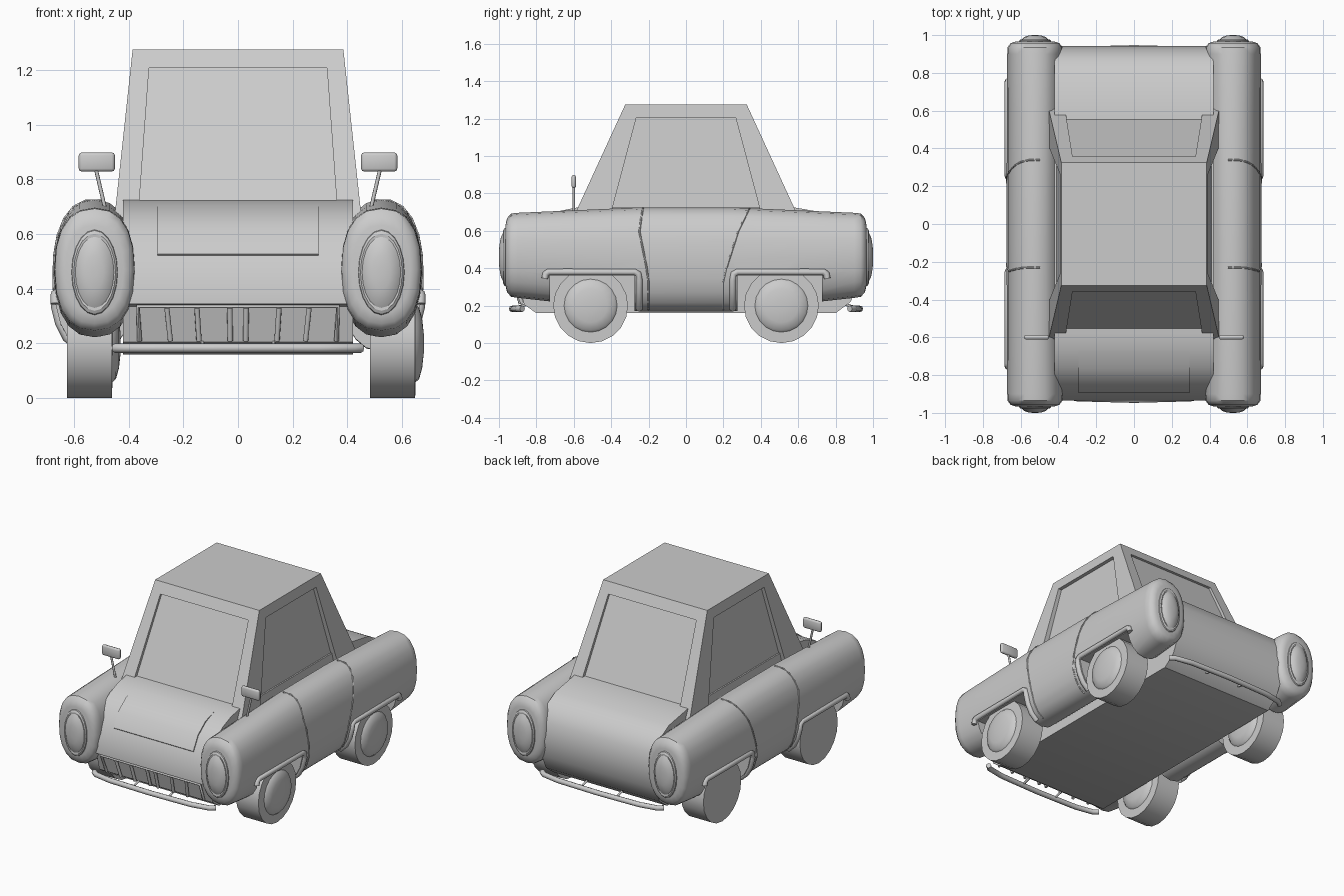
import bpy, bmesh
from math import sin, cos, pi, radians
from mathutils import Vector

if "Cube" in bpy.data.objects:
    bpy.data.objects.remove(bpy.data.objects["Cube"])


def finish(name, bm, smooth=True, angle=35):
    bmesh.ops.recalc_face_normals(bm, faces=bm.faces)
    me = bpy.data.meshes.new(name)
    bm.to_mesh(me)
    bm.free()
    ob = bpy.data.objects.new(name, me)
    bpy.context.collection.objects.link(ob)
    if smooth:
        select(ob)
        bpy.ops.object.shade_smooth_by_angle(angle=radians(angle))
    return ob


def select(ob):
    bpy.ops.object.select_all(action='DESELECT')
    ob.select_set(True)
    bpy.context.view_layer.objects.active = ob


def loft(name, rings, angle=35):
    bm = bmesh.new()
    rows = [[bm.verts.new(p) for p in r] for r in rings]
    n = len(rows[0])
    for a, b in zip(rows, rows[1:]):
        for i in range(n):
            bm.faces.new((a[i], a[(i + 1) % n], b[(i + 1) % n], b[i]))
    bm.faces.new(rows[0])
    bm.faces.new(rows[-1])
    return finish(name, bm, True, angle)


def tube(name, pts, r, res=2):
    cu = bpy.data.curves.new(name, 'CURVE')
    cu.dimensions = '3D'
    cu.bevel_depth, cu.bevel_resolution, cu.use_fill_caps = r, res, True
    sp = cu.splines.new('POLY')
    sp.points.add(len(pts) - 1)
    for p, q in zip(sp.points, pts):
        p.co = (*q, 1)
    ob = bpy.data.objects.new(name, cu)
    bpy.context.collection.objects.link(ob)
    select(ob)
    bpy.ops.object.convert(target='MESH')
    bpy.ops.object.shade_smooth_by_angle(angle=radians(50))
    return ob


def box(name, lo, hi, bevel=0):
    bm = bmesh.new()
    bmesh.ops.create_cube(bm, size=1)
    for v in bm.verts:
        v.co = [l + (c + 0.5) * (h - l) for c, l, h in zip(v.co, lo, hi)]
    if bevel:
        bmesh.ops.bevel(bm, geom=bm.edges[:], offset=bevel, segments=2, affect='EDGES', profile=0.5)
    return finish(name, bm, bool(bevel), 50)


# Central body: side profile (y, z) extruded across x
HOOD = [(-.58, .725), (-.67, .708), (-.76, .672), (-.84, .61), (-.89, .52), (-.93, .43), (-.935, .345)]
TAIL = [(.80, .16), (.88, .22), (.925, .32), (.943, .43), (.925, .55), (.87, .64), (.78, .69), (.58, .725)]
profile = HOOD + [(-.90, .335), (-.865, .205), (-.80, .16)] + TAIL
loft("body", [[(x, y, z) for y, z in profile] for x in (-.42, .42)])

# Raised hood panel
front, back = [], []
for (y, z), o in zip(HOOD[1:5], (0, .008, .008, .008)):
    front.append((y - o * .6, z + o * .8))
    back.append((y + .02, z - .02))
loft("hood_panel", [[(x, y, z) for y, z in front + back[::-1]] for x in (-.295, .295)])

# Cabin with recessed windows on four sides
bm = bmesh.new()


def cab(z):
    t = (z - .72) / .555
    return .445 - .06 * t, .58 - .255 * t


def cabin_quad(*pts):
    bm.faces.new([bm.verts.new(p) for p in pts])


zb, zt, zw = .66, 1.275, 1.207
(hx0, hy0), (hx1, hy1), (hxw, hyw) = cab(zb), cab(zt), cab(zw)
cabin_quad((-hx1, -hy1, zt), (hx1, -hy1, zt), (hx1, hy1, zt), (-hx1, hy1, zt))
for side in range(4):
    ends = side % 2 == 0
    s = 1 if side < 2 else -1

    def P(u, d, z):
        return (u * s, d * s, z) if ends else (d * s, -u * s, z)

    if ends:
        wb, db, wt, dt, ib, it, dw, dep = hx0, hy0, hx1, hy1, .365, .325, hyw, .025
    else:
        wb, db, wt, dt, ib, it, dw, dep = hy0, hx0, hy1, hx1, .41, .265, hxw, .035
    A, B, C, D = P(-wb, db, zb), P(wb, db, zb), P(wt, dt, zt), P(-wt, dt, zt)
    a, b, c, d = P(-ib, db, zb), P(ib, db, zb), P(it, dw, zw), P(-it, dw, zw)
    e, f = P(-ib, db - dep, zb), P(ib, db - dep, zb)
    g, h = P(it, dw - dep * .7, zw), P(-it, dw - dep * .7, zw)
    for q in ((A, a, d, D), (b, B, C, c), (d, c, C, D), (a, e, h, d), (f, b, c, g), (h, g, c, d), (e, f, g, h)):
        cabin_quad(*q)
bmesh.ops.remove_doubles(bm, verts=bm.verts, dist=1e-4)
finish("cabin", bm, False)


# Long side pods: superellipse section swept along y
def pod_point(s, y, a, grow=0.0):
    t = min(max((abs(y) - .25) / .68, 0), 1)
    rx, rz, cz = .15 - .003 * t + grow, .2775 - .0525 * t + grow, .4475 + .0225 * t
    c, n = cos(a), sin(a)
    k = 2 / 2.35
    return (s * (.524 + rx * abs(c) ** k * (1 if c > 0 else -1)), y, cz + rz * abs(n) ** k * (1 if n > 0 else -1))


def pod_ring(s, y, f=1.0):
    pts = [pod_point(s, y, 2 * pi * i / 20) for i in range(20)]
    return [(s * .524 + (x - s * .524) * f, y, .47 + (z - .47) * f if f < 1 else z) for x, y, z in pts]


ENDS = [(-.965, .72), (-.957, .88), (-.935, .99), (-.9, 1), (-.6, 1), (-.25, 1)]
STATIONS = ENDS + [(-y, f) for y, f in ENDS[::-1]]
for s, tag in ((1, "right"), (-1, "left")):
    pod = loft("side_pod_" + tag, [pod_ring(s, y, f) for y, f in STATIONS], 40)
    for e, end in ((-1, "front"), (1, "rear")):
        # wheel well cut
        xs, ys = sorted((s * .40, s * .80)), sorted((e * .275, e * .727))
        cutter = box("well_cutter", (xs[0], ys[0], -.1), (xs[1], ys[1], .36))
        cutter.hide_render = True
        m = pod.modifiers.new("well", 'BOOLEAN')
        m.operation, m.solver, m.object = 'DIFFERENCE', 'EXACT', cutter
        select(pod)
        bpy.ops.object.modifier_apply(modifier="well")
        bpy.data.objects.remove(cutter)

        # trim over the wheel well
        arch = [pod_point(s, e * .25, -a) for a in (1.25, .9, .6, .35)]
        arch += [(s * .667, e * y, z) for y, z in ((.255, .37), (.275, .38), (.735, .38), (.75, .37), (.755, .345))]
        tube(f"wheel_trim_{end}_{tag}", arch, .018)

        # door seam
        top, mid = (-.23, -.25) if e < 0 else (.34, .28)
        seam = []
        for i in range(11):
            a = 1.7 - i * .3
            z = pod_point(s, 0, a)[2]
            y = e * .2 + (mid - e * .2) * min(max((z - .35) / .25, 0), 1)
            if z > .6:
                y += (top - mid) * (z - .6) / .125
            seam.append(pod_point(s, y, a))
        tube(f"door_seam_{end}_{tag}", seam, .005, 1)

        # lamp with stepped bezel and dome
        steps = [(.94, 1.08), (.972, 1.0), (.978, .92), (.977, .85), (.99, .68), (.998, .4), (1.0, .12)]
        loft(f"lamp_{end}_{tag}", [[(s * .524 + .083 * f * cos(2 * pi * i / 20), e * y,
             .46 + .153 * f * sin(2 * pi * i / 20)) for i in range(20)] for y, f in steps], 30)

        # wheel, domed hub always toward +x
        cx = .565 if s > 0 else -.543
        hub = [(-.0825, .2), (.0825, .2), (.084, .142), (.097, .13), (.108, .09), (.114, .035)]
        loft(f"wheel_{end}_{tag}", [[(cx + x, e * .51 + r * cos(2 * pi * i / 20), .2 + r * sin(2 * pi * i / 20))
             for i in range(20)] for x, r in hub], 40)

    # wing mirror
    tube("mirror_stem_" + tag, [(s * .485, -.6, .69), (s * .52, -.6, .84)], .007)
    xs = sorted((s * .45, s * .582))
    box("mirror_" + tag, (xs[0], -.612, .828), (xs[1], -.588, .898), .011)

# Bumpers and struts at both ends
for e, end in ((-1, "front"), (1, "rear")):
    path = [(-.45, .875), (-.42, .90), (-.3, .922), (0, .93), (.3, .922), (.42, .90), (.45, .875)]
    tube(end + "_bumper", [(x, e * y, .183) for x, y in path], .017)
    for x in (-.13, .13):
        tube(end + "_bumper_strut", [(x, e * .92, .187), (x, e * .82, .215)], .007)

# Grille frame and bars
tube("grille_frame", [(-.36, -.875, .21), (-.365, -.925, .335), (.365, -.925, .335), (.36, -.875, .21)], .009)
for x in (-.26, -.15, -.03, .03, .15, .26):
    tube("grille_bar", [(x, -.92, .33), (x * .95, -.885, .21)], .01)
